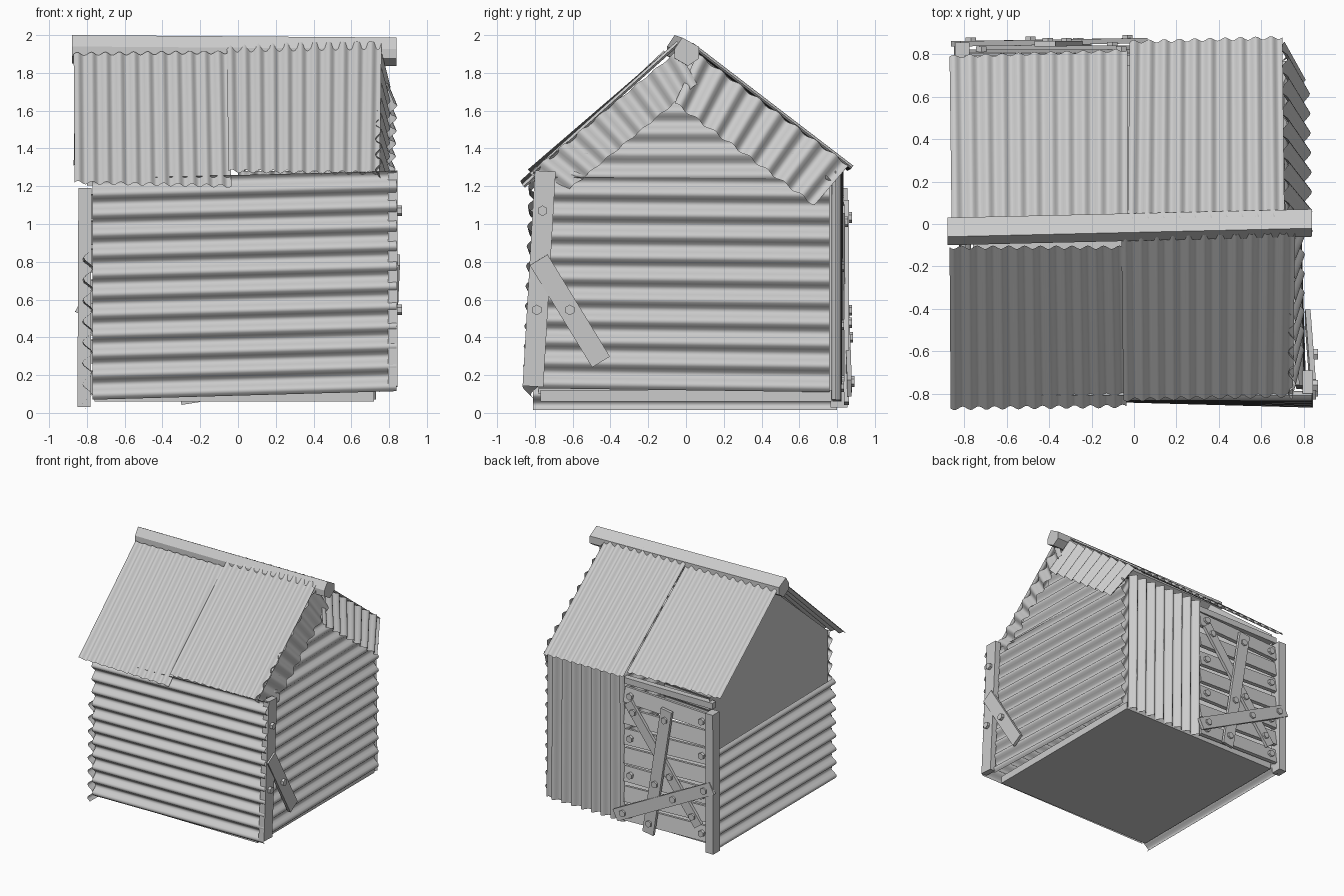
import bpy, bmesh, math, random
from mathutils import Vector as V, Matrix

if "Cube" in bpy.data.objects:
    bpy.data.objects.remove(bpy.data.objects["Cube"])
random.seed(4)


def finish(name, bm, smooth=False):
    me = bpy.data.meshes.new(name)
    bm.to_mesh(me)
    bm.free()
    for p in me.polygons:
        p.use_smooth = smooth
    ob = bpy.data.objects.new(name, me)
    bpy.context.collection.objects.link(ob)
    return ob


def sheet(name, a, b, c, d, waves, amp, out, rows=4):
    """Corrugated sheet: waves run along a-b, ridges along a-d, 'out' is the outer side."""
    a, b, c, d, out = map(V, (a, b, c, d, out))
    n = (b - a + c - d).cross(d - a + c - b).normalized()
    flip = n.dot(out) < 0
    if flip:
        n = -n
    cols = int(waves * 8)
    bm = bmesh.new()
    g = []
    for i in range(cols + 1):
        u = i / cols
        off = n * amp * math.sin(u * waves * math.tau)
        p, q = a.lerp(b, u) + off, d.lerp(c, u) + off
        g.append([bm.verts.new(p.lerp(q, j / rows)) for j in range(rows + 1)])
    for i in range(cols):
        for j in range(rows):
            f = [g[i][j], g[i + 1][j], g[i + 1][j + 1], g[i][j + 1]]
            bm.faces.new(f[::-1] if flip else f)
    return finish(name, bm, True)


def frame(z, y, at):
    z = z.normalized()
    x = y.cross(z).normalized()
    y = z.cross(x)
    return Matrix.Translation(at) @ Matrix((x, y, z)).transposed().to_4x4()


def plank(name, a, b, out, w, t):
    a, b, out = V(a), V(b), V(out)
    bm = bmesh.new()
    m = frame(b - a, out, (a + b) / 2) @ Matrix.Diagonal((w, t, (b - a).length, 1))
    bmesh.ops.create_cube(bm, size=1, matrix=m)
    return finish(name, bm)


def bolt(name, at, out):
    bm = bmesh.new()
    bmesh.ops.create_cone(bm, cap_ends=True, segments=6, radius1=0.028, radius2=0.028,
                          depth=0.025, matrix=frame(V(out), V((0, 0, 1)), V(at)))
    return finish(name, bm)


L, R, F, B = (-1, 0, 0), (1, 0, 0), (0, -1, 0), (0, 1, 0)
UP = (0, 0, 1)

# Floor slab
plank("floor", (-0.76, 0, 0.09), (0.72, 0, 0.09), UP, 1.54, 0.06)

# Walls of corrugated sheet
sheet("front_wall", (-0.77, -0.80, 0.07), (-0.77, -0.81, 1.24), (0.84, -0.81, 1.28),
      (0.84, -0.845, 0.115), 11, 0.022, F)
sheet("right_wall", (0.79, -0.78, 0.13), (0.78, -0.76, 1.25), (0.745, 0.76, 1.24),
      (0.745, 0.76, 0.11), 10, 0.022, R)
sheet("right_gable", (0.755, -0.76, 1.23), (0.66, -0.03, 1.85), (0.66, 0.03, 1.85),
      (0.735, 0.77, 1.23), 5.5, 0.02, R)
sheet("left_wall", (-0.80, -0.81, 0.015), (-0.79, -0.81, 0.85), (-0.80, 0.80, 0.84),
      (-0.80, 0.80, 0.015), 7.5, 0.025, L)
sheet("back_wall", (0.0, 0.80, 0.06), (0.73, 0.795, 0.07), (0.72, 0.795, 1.28),
      (0.0, 0.81, 1.28), 8, 0.024, B)

# Flat inner panel closing the left gable above the low wall
bm = bmesh.new()
outline = [(-0.78, 0.10), (0.78, 0.10), (0.78, 1.28), (0.0, 1.91), (-0.78, 1.25)]
bm.faces.new([bm.verts.new((-0.765, y, z)) for y, z in outline])
finish("left_inner_panel", bm)

# Roof: two sheets on each slope
sheet("roof_front_left", (-0.87, -0.11, 1.90), (-0.05, -0.11, 1.91), (-0.035, -0.86, 1.20),
      (-0.865, -0.87, 1.22), 11, 0.012, (0, -1, 1))
sheet("roof_front_right", (-0.06, -0.05, 1.95), (0.76, -0.04, 1.96), (0.75, -0.81, 1.27),
      (-0.05, -0.83, 1.28), 11, 0.012, (0, -1, 1))
sheet("roof_back_left", (-0.86, 0.0, 1.94), (-0.03, 0.0, 1.95), (-0.03, 0.82, 1.32),
      (-0.87, 0.79, 1.31), 11, 0.011, (0, 1, 1))
sheet("roof_back_right", (-0.03, 0.02, 1.95), (0.71, 0.03, 1.95), (0.70, 0.88, 1.30),
      (-0.02, 0.86, 1.29), 10, 0.012, (0, 1, 1))

# Leaning corrugated strips along the right gable
sheet("gable_strip_front", (0.745, -0.04, 1.92), (0.745, -0.83, 1.27), (0.785, -0.66, 1.15),
      (0.79, 0.06, 1.74), 8, 0.018, R)
sheet("gable_strip_back", (0.715, 0.06, 1.90), (0.71, 0.86, 1.31), (0.81, 0.68, 1.10),
      (0.825, -0.06, 1.64), 8, 0.02, R)

# Ridge beam with six sides
bm = bmesh.new()
prof = [(-0.03, 1.99), (0.06, 1.94), (0.06, 1.88), (0.0, 1.84), (-0.07, 1.88), (-0.07, 1.93)]
ends = [[bm.verts.new((x, y + dy, z + dz)) for y, z in prof]
        for x, dy, dz in ((-0.88, -0.03, 0.01), (0.84, 0.01, -0.003))]
for i in range(6):
    j = (i + 1) % 6
    bm.faces.new((ends[0][i], ends[0][j], ends[1][j], ends[1][i]))
bm.faces.new(ends[0][::-1])
bm.faces.new(ends[1])
bmesh.ops.recalc_face_normals(bm, faces=bm.faces)
finish("ridge_beam", bm)

# Corner posts
plank("front_right_post", (0.82, -0.81, 0.14), (0.82, -0.745, 1.28), R, 0.11, 0.05)
plank("back_left_post", (-0.815, 0.81, 0.03), (-0.81, 0.81, 1.19), L, 0.09, 0.07)

# Brace on the right wall
plank("right_brace", (0.845, -0.78, 0.81), (0.82, -0.45, 0.27), R, 0.11, 0.025)
for i, (y, z) in enumerate([(-0.76, 1.07), (-0.79, 0.545), (-0.615, 0.545)]):
    bolt(f"brace_bolt_{i}", (0.855, y, z), R)

# Back doorway: stacked boards with gaps
for i in range(7):
    z = 0.15 + i * 0.16
    s = random.uniform(-0.02, 0.02)
    plank(f"door_board_{i}", (-0.79, 0.80, z - s), (0.0, 0.80, z + s), (0, 1, 0.15), 0.125, 0.03)
    if i % 2 == 0:
        bolt(f"board_bolt_{i}", (-0.06, 0.825, z + s), B)
        bolt(f"board_bolt_{i}_b", (-0.72, 0.825, z - s), B)
plank("door_lintel", (-0.80, 0.77, 1.23), (0.02, 0.77, 1.23), B, 0.05, 0.05)

# Crossed boards nailed over the doorway, with bolts
crossed = [((-0.05, 0.83, 1.08), (-0.70, 0.83, 0.22), 0.08),
           ((-0.42, 0.85, 1.12), (-0.25, 0.85, 0.05), 0.10),
           ((0.04, 0.865, 0.13), (-0.84, 0.85, 0.58), 0.10)]
for i, (a, b, w) in enumerate(crossed):
    plank(f"crossed_board_{i}", a, b, B, w, 0.025)
    for j, t in enumerate((0.08, 0.6, 0.92)):
        bolt(f"crossed_bolt_{i}_{j}", V(a).lerp(V(b), t) + V((0, 0.015, 0)), B)
